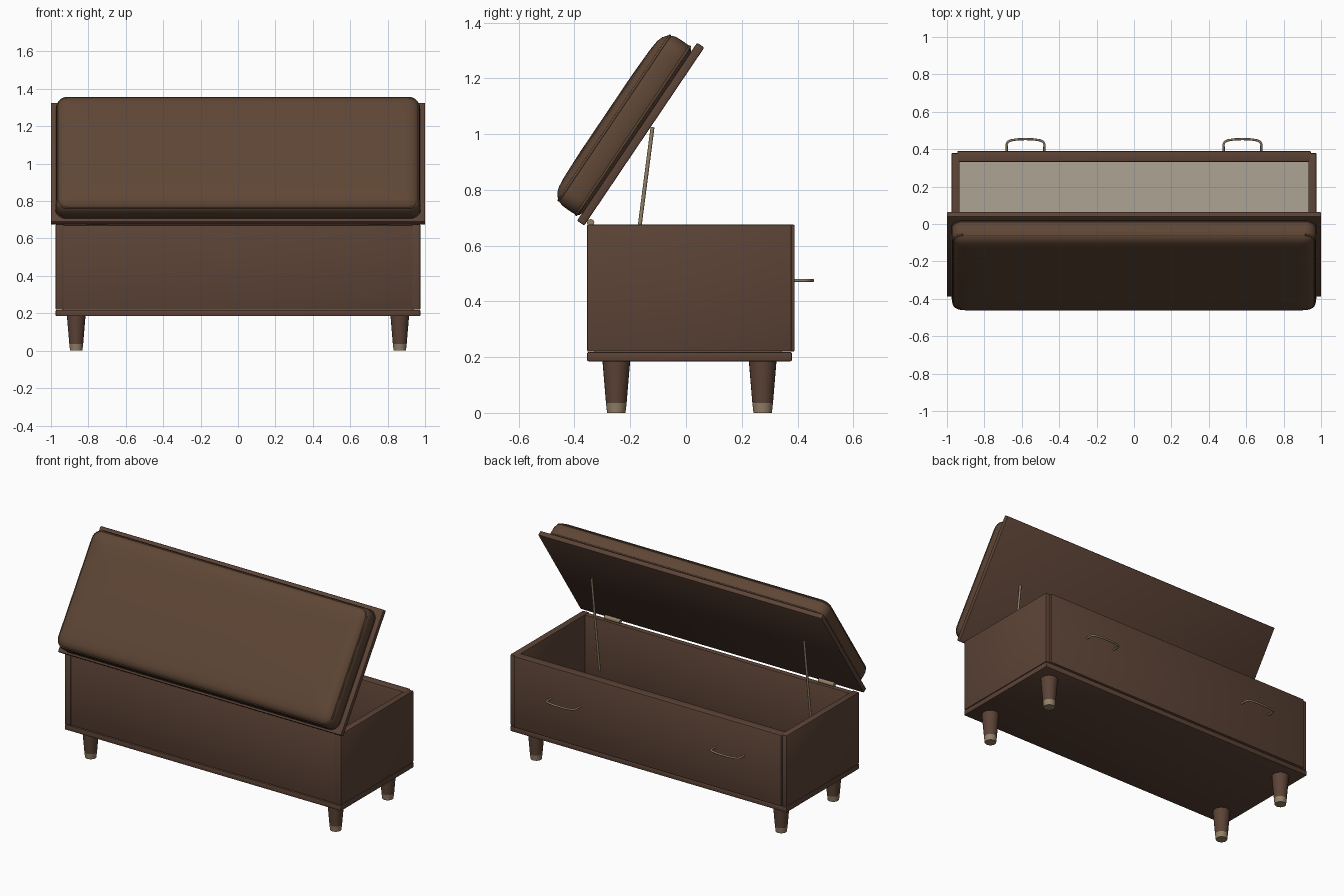
import bpy, bmesh, math
from mathutils import Matrix, Vector

if "Cube" in bpy.data.objects:
    bpy.data.objects.remove(bpy.data.objects["Cube"])


def material(name, rgb, metallic=0.0):
    linear = [(c / 255 / 12.92) if c < 11 else ((c / 255 + 0.055) / 1.055) ** 2.4 for c in rgb]
    mat = bpy.data.materials.new(name)
    mat.use_nodes = True
    mat.diffuse_color = (*linear, 1)
    mat.node_tree.nodes["Principled BSDF"].inputs["Base Color"].default_value = (*linear, 1)
    return mat


WOOD = material("brown wood", (92, 67, 54))
LEATHER = material("brown leather", (94, 70, 53))
BRASS = material("dull brass", (146, 128, 102))
LINING = material("pale lining", (172, 164, 148))


def finish(name, bm, mat, matrix=None, angle=35):
    """Turn a bmesh into a smooth-shaded object."""
    bmesh.ops.recalc_face_normals(bm, faces=bm.faces)
    mesh = bpy.data.meshes.new(name)
    bm.to_mesh(mesh)
    bm.free()
    mesh.materials.append(mat)
    obj = bpy.data.objects.new(name, mesh)
    bpy.context.collection.objects.link(obj)
    if matrix:
        obj.matrix_world = matrix
    bpy.ops.object.select_all(action="DESELECT")
    obj.select_set(True)
    bpy.context.view_layer.objects.active = obj
    bpy.ops.object.shade_smooth_by_angle(angle=math.radians(angle))
    return obj


def board(name, low, high, mat=WOOD, bevel=0.005, matrix=None):
    bm = bmesh.new()
    bmesh.ops.create_cube(bm, size=1)
    for v in bm.verts:
        v.co = Vector([a + (b - a) * (c + 0.5) for a, b, c in zip(low, high, v.co)])
    if bevel:
        bmesh.ops.bevel(bm, geom=bm.edges[:], offset=bevel, segments=2, affect="EDGES", profile=0.5)
    return finish(name, bm, mat, matrix)


def rod(name, start, end, r_start, r_end, mat, sides=24):
    start, end = Vector(start), Vector(end)
    axis = end - start
    bm = bmesh.new()
    bmesh.ops.create_cone(bm, cap_ends=True, segments=sides, radius1=r_start,
                          radius2=r_end, depth=axis.length)
    place = Matrix.Translation((start + end) / 2) @ axis.to_track_quat("Z", "Y").to_matrix().to_4x4()
    return finish(name, bm, mat, place)


def tube(name, points, radius, mat, cyclic=False, matrix=None):
    """Sweep a round section along a path."""
    curve = bpy.data.curves.new(name, "CURVE")
    curve.dimensions = "3D"
    curve.bevel_depth = radius
    curve.bevel_resolution = 2
    curve.use_fill_caps = True
    spline = curve.splines.new("POLY")
    spline.points.add(len(points) - 1)
    for p, co in zip(spline.points, points):
        p.co = (*co, 1)
    spline.use_cyclic_u = cyclic
    spline.use_smooth = True
    curve.materials.append(mat)
    obj = bpy.data.objects.new(name, curve)
    bpy.context.collection.objects.link(obj)
    if matrix:
        obj.matrix_world = matrix
    return obj


def rounded_ring(hx, hy, radius, cy, z, steps=6):
    """Points of a rounded rectangle."""
    points = []
    for quarter, (sx, sy) in enumerate([(1, 1), (-1, 1), (-1, -1), (1, -1)]):
        for i in range(steps + 1):
            a = math.pi / 2 * (quarter + i / steps)
            points.append((sx * (hx - radius) + radius * math.cos(a),
                           cy + sy * (hy - radius) + radius * math.sin(a), z))
    return points


# Chest body
board("base_board", (-0.975, -0.355, 0.185), (0.975, 0.38, 0.218))
board("front_panel", (-0.945, -0.351, 0.22), (0.945, -0.315, 0.672))
board("back_panel", (-0.945, 0.332, 0.22), (0.945, 0.39, 0.675))
board("inner_floor", (-0.94, -0.33, 0.215), (0.94, 0.345, 0.23), LINING, 0)

for side, s in (("left", 1), ("right", -1)):
    x0, x1 = sorted((s * 0.932, s * 0.975))
    board(side + "_side_panel", (x0, -0.355, 0.22), (x1, 0.378, 0.675))

    # Tapered legs with metal feet
    for end, y in (("front", -0.25), ("back", 0.275)):
        x = s * 0.865
        rod(f"{end}_{side}_leg", (x, y, 0.035), (x, y, 0.19), 0.037, 0.05, WOOD)
        rod(f"{end}_{side}_foot", (x, y, 0), (x, y, 0.035), 0.033, 0.037, BRASS)

    # Arched pull handle
    arch = [(-0.1, 0.385), (-0.101, 0.425), (-0.096, 0.438), (-0.08, 0.447), (-0.04, 0.453)]
    arch += [(0, 0.454)] + [(-x, y) for x, y in reversed(arch)]
    tube(side + "_handle", [(s * 0.58 + x, y, 0.475) for x, y in arch], 0.006, BRASS)

    # Lid stay and hinge
    rod(side + "_lid_stay", (s * 0.75, -0.2, 0.41), (s * 0.75, -0.12, 1.025), 0.007, 0.007, BRASS, 12)
    rod(side + "_hinge", (s * 0.7, -0.342, 0.682), (s * 0.81, -0.342, 0.682), 0.013, 0.013, BRASS, 16)

# Open lid, tilted about its lower edge
TILT = Matrix.Translation((0, -0.365, 0.672)) @ Matrix.Rotation(math.radians(56), 4, "X")
board("lid_board", (-1, 0, 0), (1, 0.77, 0.031), matrix=TILT)

# Padded cushion: height and inset of each ring
HX, HY, CY = 0.975, 0.366, 0.38
profile = [(0.03, 0.02), (0.035, 0.008), (0.047, 0.001), (0.075, 0), (0.105, 0.001), (0.12, 0.006),
           (0.134, 0.015), (0.146, 0.03), (0.153, 0.05), (0.157, 0.09), (0.16, 0.2)]
bm = bmesh.new()
rings = [[bm.verts.new(p) for p in rounded_ring(HX - i, HY - i, max(0.06 - i / 2, 0.03), CY, z)]
         for z, i in profile]
for low, high in zip(rings, rings[1:]):
    for k in range(len(low)):
        n = (k + 1) % len(low)
        bm.faces.new((low[k], low[n], high[n], high[k]))
bm.faces.new(rings[0])
bm.faces.new(rings[-1])
finish("cushion", bm, LEATHER, TILT, 50)

# Piping along the cushion seams
for name, z, inset in (("upper_piping", 0.126, 0.01), ("lower_piping", 0.045, 0.003)):
    tube(name, rounded_ring(HX - inset, HY - inset, 0.055, CY, z), 0.005, LEATHER, True, TILT)
